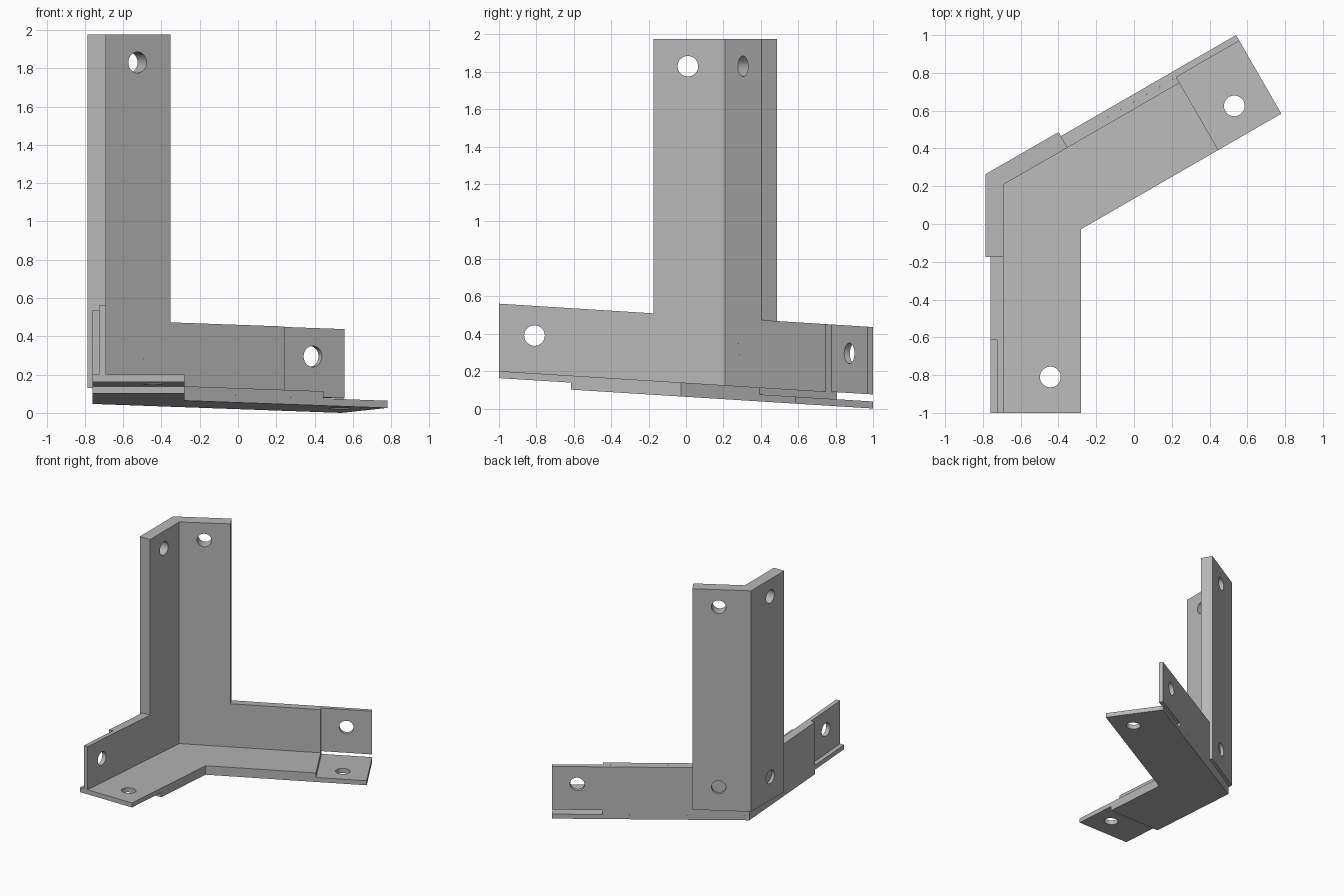
import bpy, bmesh, math
from mathutils import Vector

cube = bpy.data.objects.get("Cube")
if cube:
    bpy.data.objects.remove(cube, do_unlink=True)

# Single plain grey metal
grey = bpy.data.materials.new("grey_metal")
grey.use_nodes = True
grey.diffuse_color = (0.48, 0.48, 0.48, 1)
grey.node_tree.nodes["Principled BSDF"].inputs["Base Color"].default_value = (0.48, 0.48, 0.48, 1)

SLOPE = -0.0625           # the base falls towards the back
X0, Y_END = -0.76, -1.0   # outer face and end of the straight arm
B_END = Vector((0.54, 1.0))
U = Vector((math.cos(math.pi / 6), 0.5))    # along the angled arm
N = Vector((0.5, -math.cos(math.pi / 6)))   # inwards from its outer face
LAP = 0.385               # length of the lap-joint tabs
HOLE_R = 0.055


def arm_a(s, d):
    """Point on the straight arm: s back from its end, d in from its outer face."""
    return Vector((X0 + d, Y_END + s))


def arm_b(s, d):
    """The same for the angled arm."""
    return B_END + N * d - U * s


def corner(d):
    """Mitre point of the two arms at depth d."""
    return Vector((X0 + d, 0.25 - d * math.tan(math.pi / 6)))


def sloped(offset):
    return lambda p: offset + SLOPE * p.y


def level(z):
    return lambda p: z


def hole(point, z, axis):
    return Vector((point.x, point.y, z)), Vector(axis)


def drill(obj, holes):
    bm = bmesh.new()
    for centre, axis in holes:
        rot = axis.to_track_quat('Z', 'Y').to_matrix().to_4x4()
        rot.translation = centre
        bmesh.ops.create_cone(bm, cap_ends=True, segments=32, radius1=HOLE_R,
                              radius2=HOLE_R, depth=0.3, matrix=rot)
    mesh = bpy.data.meshes.new("drill")
    bm.to_mesh(mesh)
    bm.free()
    cutter = bpy.data.objects.new("drill", mesh)
    cutter.hide_render = True
    bpy.context.collection.objects.link(cutter)
    mod = obj.modifiers.new("holes", 'BOOLEAN')
    mod.operation, mod.solver, mod.object = 'DIFFERENCE', 'EXACT', cutter
    graph = bpy.context.evaluated_depsgraph_get()
    result = bpy.data.meshes.new_from_object(obj.evaluated_get(graph))
    obj.modifiers.clear()
    obj.data = result
    bpy.data.objects.remove(cutter, do_unlink=True)


def bent_plate(name, d0, d1, sa, sb, bottom, top, holes):
    """Mitred two-arm plate between depths d0 and d1, shortened by sa and sb."""
    outline = [arm_a(sa, d0), corner(d0), arm_b(sb, d0),
               arm_b(sb, d1), corner(d1), arm_a(sa, d1)]
    bm = bmesh.new()
    low = [bm.verts.new((p.x, p.y, bottom(p))) for p in outline]
    high = [bm.verts.new((p.x, p.y, top(p))) for p in outline]
    bm.faces.new(low)
    bm.faces.new(high)
    for i in range(len(outline)):
        j = (i + 1) % len(outline)
        bm.faces.new((low[i], low[j], high[j], high[i]))
    bmesh.ops.recalc_face_normals(bm, faces=bm.faces)
    mesh = bpy.data.meshes.new(name)
    bm.to_mesh(mesh)
    bm.free()
    mesh.materials.append(grey)
    obj = bpy.data.objects.new(name, mesh)
    bpy.context.collection.objects.link(obj)
    drill(obj, holes)


ACROSS_A, ACROSS_B, UP = (1, 0, 0), (N.x, N.y, 0), (0, 0, 1)
TOP, MID, BOTTOM = 0.1375, 0.1, 0.0625   # floor layer heights at y = 0
WALL_TOP = sloped(0.498)

# Floor: two layers whose staggered ends form the lap tabs
bent_plate("floor_upper_layer", 0, 0.48, 0, LAP, sloped(MID), sloped(TOP),
           [hole(arm_a(0.19, 0.317), 0.15, UP)])
bent_plate("floor_lower_layer", 0, 0.48, LAP, 0, sloped(BOTTOM), sloped(MID),
           [hole(arm_b(0.195, 0.32), 0.04, UP)])

# Side walls: outer and inner layers, staggered the same way
bent_plate("wall_outer_layer", 0, 0.035, LAP, 0, sloped(TOP), WALL_TOP,
           [hole(arm_b(0.193, 0.02), 0.295, ACROSS_B)])
bent_plate("wall_inner_layer", 0.035, 0.07, 0, LAP, sloped(TOP), WALL_TOP,
           [hole(arm_a(0.19, 0.05), 0.39, ACROSS_A)])

# Upright post, its lower holes backed by the walls
post_holes = []
for z in (0.325, 1.83):
    post_holes.append(hole(arm_a(1.01, 0.02), z, ACROSS_A))
    post_holes.append(hole(arm_b(1.27, 0.02), z, ACROSS_B))
bent_plate("upright_post", -0.025, 0.07, 0.825, 1.07, level(0.13), level(1.975), post_holes)
